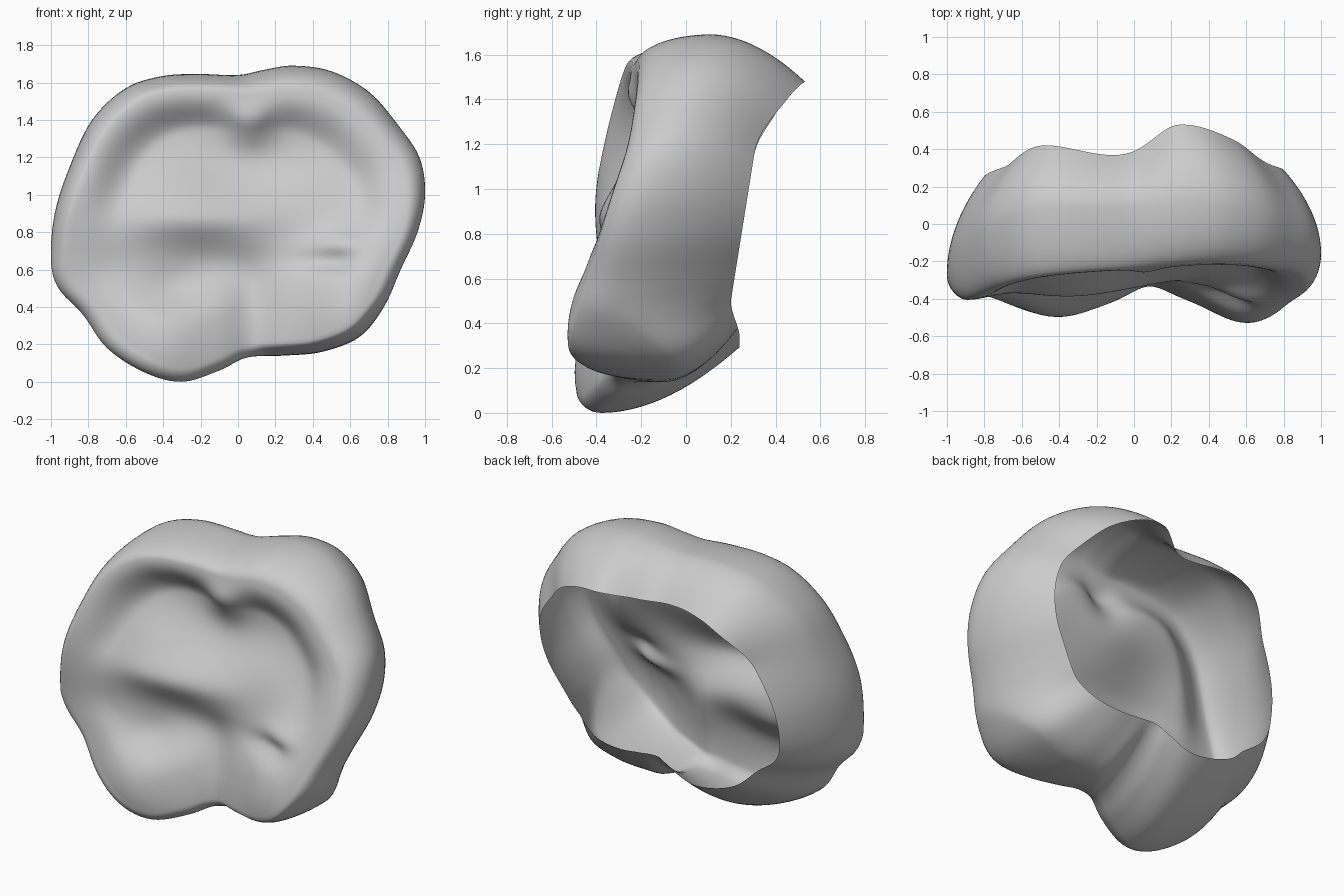
import bpy, bmesh
from math import exp, sin, cos, pi, hypot

if "Cube" in bpy.data.objects:
    bpy.data.objects.remove(bpy.data.objects["Cube"])

CZ = 0.85   # height of the radial centre

# Outline seen from the front (x, z), clockwise from the top
OUTLINE = [(0, 1.64), (0.15, 1.67), (0.3, 1.69), (0.5, 1.66), (0.7, 1.55), (0.85, 1.38),
           (0.97, 1.2), (1.0, 1.0), (0.96, 0.8), (0.87, 0.6), (0.78, 0.4),
           (0.65, 0.24), (0.45, 0.16), (0.25, 0.14), (0.05, 0.13), (-0.1, 0.06),
           (-0.3, 0.0), (-0.5, 0.05), (-0.7, 0.18), (-0.83, 0.36), (-0.96, 0.5),
           (-1.0, 0.65), (-0.98, 0.9), (-0.9, 1.15), (-0.78, 1.4), (-0.6, 1.57),
           (-0.4, 1.635), (-0.2, 1.645)]


def smooth(a, b, v):
    v = max(0, min(1, (v - a) / (b - a)))
    return v * v * (3 - 2 * v)


def bump(x, z, cx, cz, sx, sz):
    return exp(-((x - cx) / sx) ** 2 - ((z - cz) / sz) ** 2)


def catmull(p0, p1, p2, p3, t):
    return tuple(0.5 * (2 * b + (c - a) * t + (2 * a - 5 * b + 4 * c - d) * t * t
                        + (3 * b - a - 3 * c + d) * t ** 3)
                 for a, b, c, d in zip(p0, p1, p2, p3))


# Two lower cusps and hollows of the chewing face (x, z, width, height, depth)
CUSPS = [(-0.4, 0.2, 0.3, 0.36, -0.13), (0.6, 0.36, 0.28, 0.42, -0.16)]
HOLLOWS = [(-0.38, 1.32, 0.46, 0.28, 0.12), (0.38, 1.22, 0.42, 0.3, 0.11),
           (0.0, 1.12, 0.25, 0.2, 0.05), (-0.15, 0.62, 0.42, 0.17, 0.10),
           (-0.36, 0.48, 0.17, 0.11, 0.05), (0.5, 0.64, 0.17, 0.06, 0.05),
           (0.4, 0.8, 0.3, 0.2, 0.06), (0.58, 0.74, 0.12, 0.06, -0.03),
           (0.06, 1.43, 0.13, 0.16, -0.09), (-0.68, 1.05, 0.2, 0.22, 0.05),
           (0.65, 0.98, 0.2, 0.2, 0.05), (-0.25, 0.87, 0.35, 0.1, -0.03)]


def face_y(x, z, t):
    zz = z if z > 1.1 else 1.1 - 0.2 * (1 - exp(-(1.1 - z) / 0.2))
    y = -0.22 - 0.2 * (1.6 - zz) + 0.07 * x * smooth(0.5, 1.3, z)
    y -= 0.02 * exp(-((z - 0.85) / 0.25) ** 2)
    y += sum(d * bump(x, z, a, b, w, h) for a, b, w, h, d in CUSPS)
    inner = 1 - smooth(0.7, 1.0, t)
    y += inner * (0.01 + sum(d * bump(x, z, a, b, w, h) for a, b, w, h, d in HOLLOWS))
    # groove between the two lower cusps
    y += 0.05 * exp(-((x - 0.08) / 0.12) ** 2) * (1 - smooth(0.4, 0.75, z)) - 0.01
    return y


def back_y(x, z):
    y = 0.2 + 0.16 * max(0, z - 0.5) + 0.04 * (1 - smooth(0.33, 0.5, z))
    wide = 0.2 if x < 0.25 else 0.4
    y += smooth(1.15, 1.4, z) * (0.175 * exp(-((x - 0.25) / wide) ** 2)
                                 + 0.08 * exp(-((x + 0.53) / 0.3) ** 2))
    return y


# Dense outline
n = len(OUTLINE)
rim = [catmull(*[OUTLINE[(i + k) % n] for k in (-1, 0, 1, 2)], s / 6)
       for i in range(n) for s in range(6)]

FACE, ROUND, WALL = 36, 10, 14
rings = [[] for _ in range(FACE + ROUND + WALL)]
for x, z in rim:
    dx, dz = x, z - CZ
    up = dz / hypot(dx, dz)
    crest = 0.91 - max(0, up) * (0.02 + 0.06 * smooth(-0.1, 0.2, x))
    at = lambda s: (dx * s, CZ + dz * s)
    # chewing face
    for k in range(1, FACE + 1):
        t = k / FACE
        px, pz = at(crest * t)
        rings[k - 1].append((px, face_y(px, pz, t), pz))
    y0 = rings[FACE - 1][-1][1]
    # rounded edge out to the widest line
    y1 = -0.42 + 0.17 * z + 0.085 * z * z
    y1 += 0.3 * smooth(0.0, 0.2, x) * (1 - smooth(0.2, 0.5, z))
    y1 = max(y0 + 0.09, y1)
    for k in range(1, ROUND + 1):
        a = k / ROUND * pi / 2
        px, pz = at(crest + (1 - crest) * sin(a))
        rings[FACE + k - 1].append((px, y0 + (y1 - y0) * (1 - cos(a)), pz))
    # side wall back to the open edge
    mouth = 0.81 - (0.07 if up > 0 else 0.18) * up * up
    ox, oz = at(mouth)
    y2 = back_y(ox, oz)
    for k in range(1, WALL + 1):
        u = k / WALL
        px, pz = at(1 - (1 - mouth) * u ** 1.9)
        rings[FACE + ROUND + k - 1].append((px, y1 + (y2 - y1) * u, pz))

# Crown shell, open at the back
bm = bmesh.new()
centre = bm.verts.new((0, face_y(0, CZ, 0), CZ))
vs = [[bm.verts.new(p) for p in ring] for ring in rings]
m = len(rim)
for j in range(m):
    i = (j + 1) % m
    bm.faces.new((centre, vs[0][j], vs[0][i]))
    for a, b in zip(vs, vs[1:]):
        bm.faces.new((a[j], b[j], b[i], a[i]))
low = min(v.co.z for v in bm.verts)
for v in bm.verts:
    v.co.z -= low
bmesh.ops.recalc_face_normals(bm, faces=bm.faces)
if sum(f.normal.y for f in vs[0][0].link_faces) > 0:
    bmesh.ops.reverse_faces(bm, faces=bm.faces)
mesh = bpy.data.meshes.new("tooth_crown")
bm.to_mesh(mesh)
bm.free()
for p in mesh.polygons:
    p.use_smooth = True
crown = bpy.data.objects.new("tooth_crown", mesh)
bpy.context.collection.objects.link(crown)
